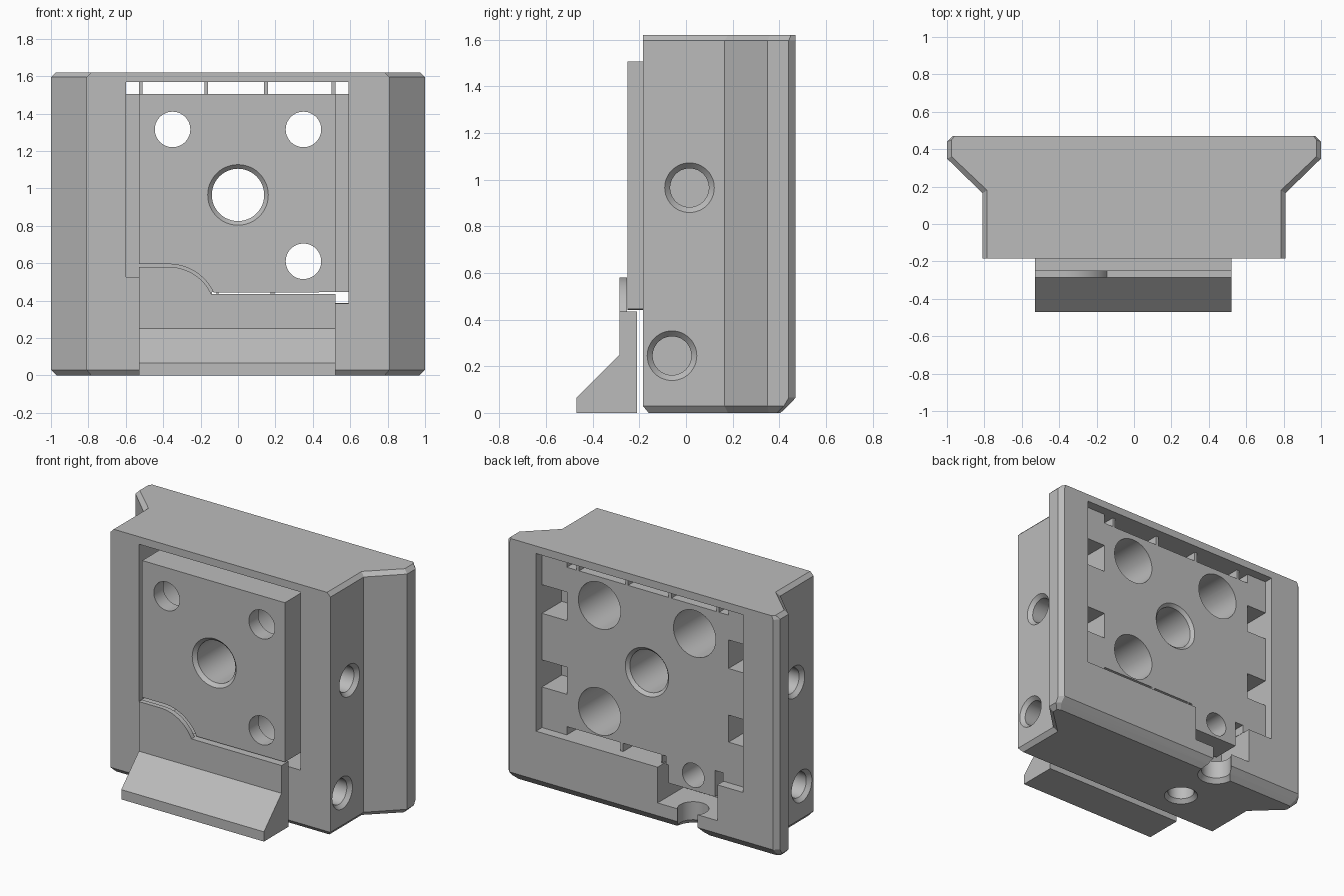
import bpy, bmesh, math
from mathutils import Matrix, Vector

cube = bpy.data.objects.get("Cube")
if cube:
    bpy.data.objects.remove(cube, do_unlink=True)

grey = bpy.data.materials.new("plain grey")
grey.use_nodes = True
COLOR = (0.5, 0.5, 0.5, 1)
grey.diffuse_color = COLOR
grey.node_tree.nodes["Principled BSDF"].inputs["Base Color"].default_value = COLOR


def loft(name, rings):
    """Closed solid through matching rings of points."""
    bm = bmesh.new()
    loops = [[bm.verts.new(p) for p in ring] for ring in rings]
    n = len(loops[0])
    for a, b in zip(loops, loops[1:]):
        for i in range(n):
            j = (i + 1) % n
            bm.faces.new((a[i], a[j], b[j], b[i]))
    bm.faces.new(loops[0])
    bm.faces.new(loops[-1])
    bmesh.ops.recalc_face_normals(bm, faces=bm.faces)
    mesh = bpy.data.meshes.new(name)
    bm.to_mesh(mesh)
    bm.free()
    mesh.materials.append(grey)
    obj = bpy.data.objects.new(name, mesh)
    bpy.context.collection.objects.link(obj)
    return obj


def prism(name, outline, y0, y1):
    return loft(name, [[(x, y, z) for x, z in outline] for y in (y0, y1)])


def box(name, x0, x1, y0, y1, z0, z1):
    return prism(name, [(x0, z0), (x1, z0), (x1, z1), (x0, z1)], y0, y1)


def bore(start, direction, steps, sides=48):
    """Stepped round cutter; steps are (distance along axis, radius)."""
    turn = Vector(direction).to_track_quat('Z', 'Y').to_matrix().to_4x4()
    place = Matrix.Translation(start) @ turn
    rings = []
    for d, r in steps:
        angles = [math.tau * i / sides for i in range(sides)]
        rings.append([place @ Vector((r * math.cos(a), r * math.sin(a), d)) for a in angles])
    return loft("cutter", rings)


def combine(target, others, operation):
    for other in others:
        mod = target.modifiers.new("combine", 'BOOLEAN')
        mod.operation = operation
        mod.solver = 'EXACT'
        mod.object = other
        bpy.context.view_layer.objects.active = target
        bpy.ops.object.modifier_apply(modifier=mod.name)
        bpy.data.objects.remove(other, do_unlink=True)


def arc(radius):
    """Shoulder curve shared by the insert and the ledge."""
    angles = [math.radians(90 - 65 * i / 12) for i in range(13)]
    return [(-0.37 + radius * math.cos(a), 0.33 + radius * math.sin(a)) for a in angles]


# Body: flared block with chamfered top and bottom edges
def section(z, half):
    return [(x, y, z) for x, y in half] + [(-x, y, z) for x, y in reversed(half)]


outer = [(0.81, -0.185), (0.81, 0.165), (1, 0.35), (1, 0.44), (0.97, 0.47)]
low = [(0.81, -0.185), (0.81, 0.165), (1, 0.35), (1, 0.42), (0.97, 0.437)]
bottom = [(0.785, -0.16), (0.785, 0.18), (0.97, 0.355), (0.97, 0.39), (0.95, 0.405)]
top = [(0.785, -0.185), (0.785, 0.18), (0.975, 0.36), (0.975, 0.45), (0.96, 0.47)]
body = loft("body", [section(0, bottom), section(0.03, low), section(0.065, outer),
                     section(1.595, outer), section(1.62, top)])

# Front window, back pocket and lower slot
window = [(-0.6, 1.57), (-0.6, 0.525), (-0.35, 0.525), (-0.17, 0.385), (0.59, 0.385), (0.59, 1.57)]
combine(body, [prism("cutter", window, -0.4, 0.3),
               box("cutter", -0.75, 0.775, 0.2, 0.6, 0.388, 1.57),
               box("cutter", -0.56, -0.12, 0.2, 0.6, 0.15, 0.42)], 'DIFFERENCE')

# Countersunk holes in the sides and the underside
for side in (-1, 1):
    for y, z, depth in ((0.015, 0.965, 0.4), (-0.06, 0.245, 0.3)):
        combine(body, [bore((side * 0.83, y, z), (-side, 0, 0),
                            [(0, 0.125), (0.045, 0.083), (depth, 0.083)])], 'DIFFERENCE')
combine(body, [bore((-0.34, 0.06, -0.02), (0, 0, 1), [(0, 0.125), (0.045, 0.083), (0.3, 0.083)]),
               bore((-0.34, 0.41, -0.02), (0, 0, 1), [(0, 0.135), (0.05, 0.095), (0.25, 0.095)])],
        'DIFFERENCE')

# Insert: front block joined to a wider back flange with a tab
insert = prism("insert", [(-0.53, 1.505), (-0.53, 0.595)] + arc(0.265)
               + [(0.52, 0.445), (0.52, 1.505)], -0.25, 0.3)
flange = box("flange", -0.748, 0.773, 0.202, 0.41, 0.39, 1.568)
slots = [box("cutter", a, b, 0, 0.6, 1.505, 1.65) for a, b in
         ((-0.6, -0.53), (-0.51, -0.18), (-0.16, 0.14), (0.16, 0.5), (0.52, 0.59))]
slots += [box("cutter", a, b, 0, 0.6, 0.3, 0.445) for a, b in
          ((-0.14, -0.115), (-0.105, 0.175), (0.195, 0.59), (-0.56, -0.5))]
for z0, z1 in ((0.66, 0.84), (1.15, 1.34)):
    slots += [box("cutter", -0.9, -0.6, 0, 0.6, z0, z1), box("cutter", 0.59, 0.9, 0, 0.6, z0, z1)]
combine(flange, slots, 'DIFFERENCE')
combine(insert, [flange, box("tab", -0.5, -0.16, 0.22, 0.41, 0.27, 0.5)], 'UNION')

# Insert holes: three counterbored, one large centre, one small in the tab
holes = [bore((x, -0.4, z), (0, 1, 0), [(0, 0.095), (0.25, 0.095), (0.25001, 0.155), (1, 0.155)])
         for x, z in ((-0.35, 1.315), (0.35, 1.315), (0.35, 0.61))]
holes.append(bore((0, -0.27, 0.965), (0, 1, 0), [(0, 0.182), (0.042, 0.14), (0.66, 0.14), (0.7, 0.18)]))
holes.append(bore((-0.34, 0.5, 0.37), (0, -1, 0), [(0, 0.08), (0.5, 0.08)]))
combine(insert, holes, 'DIFFERENCE')

# Front ledge: wedge foot with a raised curved shoulder
profile = [(-0.21, 0), (-0.47, 0), (-0.47, 0.065), (-0.285, 0.25), (-0.285, 0.435), (-0.21, 0.435)]
ledge = loft("front_ledge", [[(x, y, z) for y, z in profile] for x in (-0.53, 0.52)])
shoulder = prism("shoulder", [(-0.53, 0.35), (-0.53, 0.58)] + arc(0.25) + [(-0.143, 0.35)],
                 -0.285, -0.252)
combine(ledge, [shoulder], 'UNION')

# Smooth the round walls, keep edges sharp
for obj in (body, insert, ledge):
    bpy.ops.object.select_all(action='DESELECT')
    obj.select_set(True)
    bpy.context.view_layer.objects.active = obj
    bpy.ops.object.shade_smooth_by_angle(angle=math.radians(20))
